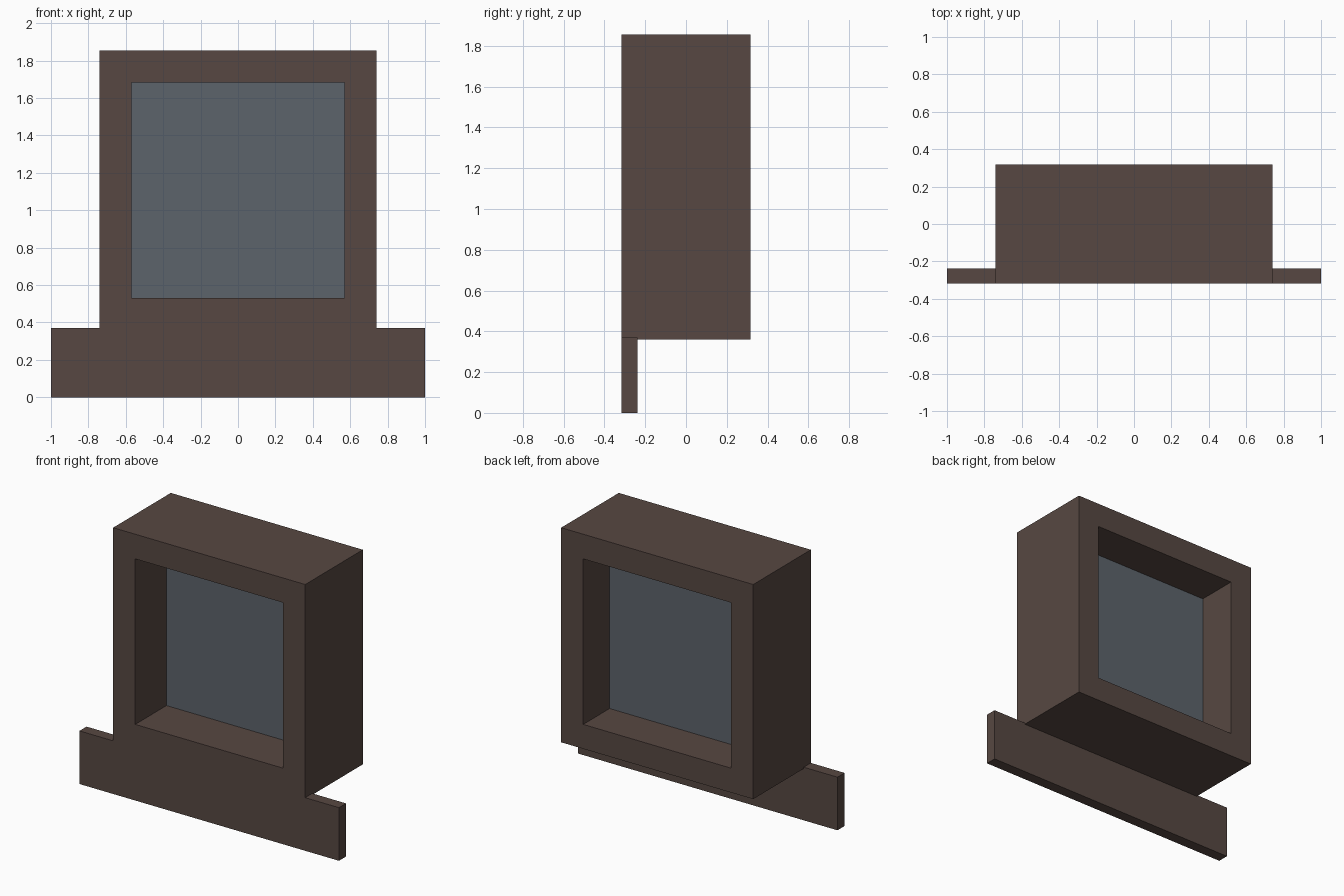
import bpy, bmesh

if "Cube" in bpy.data.objects:
    bpy.data.objects.remove(bpy.data.objects["Cube"])

def material(name, rgb):
    m = bpy.data.materials.new(name)
    m.diffuse_color = (*rgb, 1)
    m.use_nodes = True
    m.node_tree.nodes["Principled BSDF"].inputs["Base Color"].default_value = m.diffuse_color
    return m

wood = material("dark brown wood", (0.095, 0.064, 0.054))
glass = material("blue grey glass", (0.108, 0.126, 0.146))

def finish(bm, name, mat):
    bmesh.ops.recalc_face_normals(bm, faces=bm.faces)
    me = bpy.data.meshes.new(name)
    bm.to_mesh(me)
    bm.free()
    me.materials.append(mat)
    ob = bpy.data.objects.new(name, me)
    bpy.context.collection.objects.link(ob)
    return ob

def rectangle(bm, half_x, z0, z1, y):
    return [bm.verts.new((x, y, z)) for x, z in
            ((-half_x, z0), (half_x, z0), (half_x, z1), (-half_x, z1))]

DEPTH = 0.317  # half depth of the frame

# Window frame: outer and inner rectangles bridged into a hollow square tube
bm = bmesh.new()
loops = [rectangle(bm, 0.74, 0.36, 1.855, -DEPTH), rectangle(bm, 0.74, 0.36, 1.855, DEPTH),
         rectangle(bm, 0.57, 0.53, 1.683, DEPTH), rectangle(bm, 0.57, 0.53, 1.683, -DEPTH)]
for k in range(4):
    a, b = loops[k], loops[(k + 1) % 4]
    for i in range(4):
        j = (i + 1) % 4
        bm.faces.new((a[i], a[j], b[j], b[i]))
finish(bm, "window_frame", wood)

# Glass pane: single thin sheet near the middle of the opening
bm = bmesh.new()
bm.faces.new(rectangle(bm, 0.57, 0.53, 1.683, 0.027))
finish(bm, "glass_pane", glass)

# Front board: wide plank below the frame
bm = bmesh.new()
bmesh.ops.create_cube(bm, size=1)
for v in bm.verts:
    v.co = (v.co.x * 2, -0.278 + v.co.y * 0.078, 0.185 + v.co.z * 0.37)
finish(bm, "front_board", wood)
